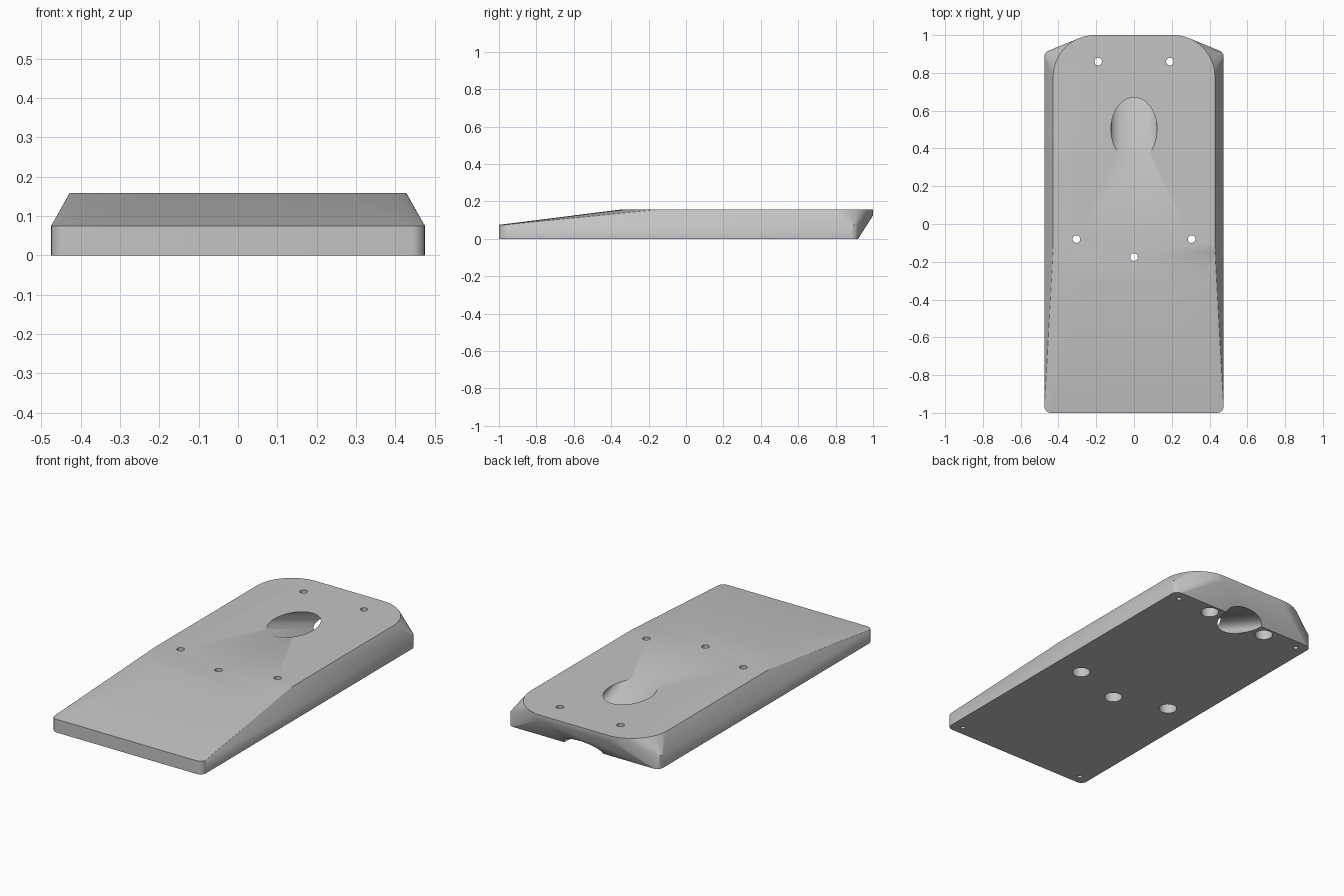
import bpy, bmesh, math

cube = bpy.data.objects.get("Cube")
if cube:
    bpy.data.objects.remove(cube, do_unlink=True)

TOP = 0.158
grey = bpy.data.materials.new("plain grey")
grey.use_nodes = True
colour = (0.55, 0.55, 0.55, 1)
grey.diffuse_color = colour
grey.node_tree.nodes["Principled BSDF"].inputs["Base Color"].default_value = colour


def make_object(name, bm):
    mesh = bpy.data.meshes.new(name)
    bm.to_mesh(mesh)
    bm.free()
    mesh.materials.append(grey)
    obj = bpy.data.objects.new(name, mesh)
    bpy.context.collection.objects.link(obj)
    return obj


def rounded_rect(half_x, y0, y1, radius, steps):
    """Outline of a rectangle with round corners."""
    cy, hy = (y0 + y1) / 2, (y1 - y0) / 2
    points = []
    for k, (sx, sy) in enumerate([(1, 1), (-1, 1), (-1, -1), (1, -1)]):
        for i in range(steps + 1):
            a = (k + i / steps) * math.pi / 2
            points.append((sx * (half_x - radius) + radius * math.cos(a),
                           cy + sy * (hy - radius) + radius * math.sin(a)))
    return points


def tube(x, y, z0, z1, rx, ry, drift=0.0, sides=32):
    """Cutter with a level elliptical section, leaning in y by drift per unit of height."""
    bm = bmesh.new()
    rings = []
    for z in (z0, z1):
        ring = []
        for i in range(sides):
            a = 2 * math.pi * i / sides
            ring.append(bm.verts.new((x + rx * math.cos(a),
                                      y + drift * z + ry * math.sin(a), z)))
        rings.append(ring)
    low, high = rings
    bm.faces.new(low[::-1])
    bm.faces.new(high)
    for i in range(sides):
        j = (i + 1) % sides
        bm.faces.new((low[i], low[j], high[j], high[i]))
    return make_object("cutter", bm)


# Body: base plate and raised deck wrapped into one wedge
bm = bmesh.new()
for outline, levels in ((rounded_rect(0.475, -1, 0.92, 0.035, 6), (0, 0.075)),
                        (rounded_rect(0.428, -0.34, 1, 0.22, 16), (0.125, TOP))):
    for z in levels:
        for x, y in outline:
            bm.verts.new((x, y, z))
hull = bmesh.ops.convex_hull(bm, input=bm.verts[:])
bmesh.ops.delete(bm, geom=[v for v in hull["geom_interior"]
                           if isinstance(v, bmesh.types.BMVert)], context="VERTS")
bmesh.ops.dissolve_limit(bm, angle_limit=0.005, verts=bm.verts[:], edges=bm.edges[:])
bmesh.ops.recalc_face_normals(bm, faces=bm.faces[:])
body = make_object("wedge_body", bm)

# Slanted cable passage running down to the back edge
slope = -2.67
cutters = [tube(0, 0.5 - slope * TOP, -0.1, 0.3, 0.122, 0.17, slope, 64)]

# Screw holes with wide recesses underneath
for x, y in ((-0.19, 0.86), (0.19, 0.86), (-0.305, -0.08), (0.305, -0.08), (0, -0.175)):
    cutters.append(tube(x, y, -0.1, 0.3, 0.02, 0.02))
    cutters.append(tube(x, y, -0.1, 0.1, 0.048, 0.048))

# Small blind holes in the underside corners
for x in (-0.41, 0.41):
    for y in (-0.945, 0.865):
        cutters.append(tube(x, y, -0.1, 0.055, 0.013, 0.013, sides=20))

bpy.ops.object.select_all(action="DESELECT")
bpy.context.view_layer.objects.active = body
body.select_set(True)
for cutter in cutters:
    cutter.hide_render = True
    mod = body.modifiers.new("cut", "BOOLEAN")
    mod.operation = "DIFFERENCE"
    mod.solver = "EXACT"
    mod.object = cutter
    bpy.ops.object.modifier_apply(modifier=mod.name)
    bpy.data.objects.remove(cutter, do_unlink=True)

bpy.ops.object.shade_smooth_by_angle(angle=math.radians(30))
